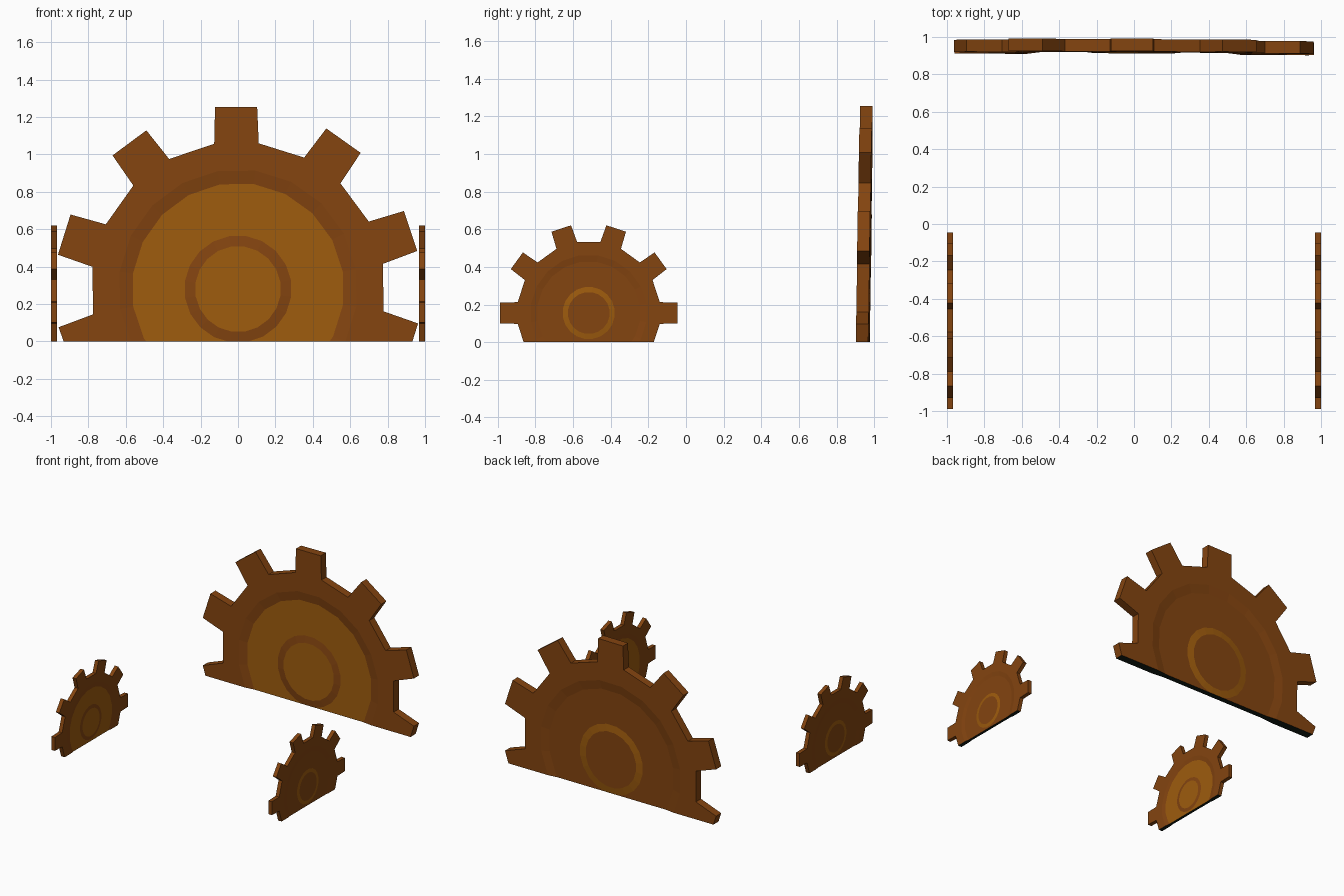
import bpy, bmesh, math
from mathutils import Matrix, Vector

if "Cube" in bpy.data.objects:
    bpy.data.objects.remove(bpy.data.objects["Cube"])


def make_mat(name, rgb):
    m = bpy.data.materials.new(name)
    m.diffuse_color = (*rgb, 1)
    m.use_nodes = True
    m.node_tree.nodes["Principled BSDF"].inputs["Base Color"].default_value = m.diffuse_color
    return m


MATS = [make_mat("rust_brown", (0.23, 0.058, 0.005)),
        make_mat("amber_brown", (0.34, 0.105, 0.004)),
        make_mat("dark_base", (0.006, 0.012, 0.008))]
BODY, AMBER, BASE = 0, 1, 2
TEETH = 10
TIP, ROOT = 0.98, 0.787
TIP_HALF, ROOT_HALF = 6.6, 8.7      # half widths of a tooth, degrees


def half_gear(name, centre, u, v, w, scale, half, phase):
    """Toothed disc with recessed faces, cut off at the ground; w is the inner face direction."""
    bm = bmesh.new()

    def vert(r, deg, h):
        a = math.radians(deg + phase)
        return bm.verts.new((r * scale * math.cos(a), r * scale * math.sin(a), h))

    def face(vs, mat=BODY):
        bm.faces.new(vs).material_index = mat

    outlines = []
    for side in (1, -1):
        # toothed outline
        outline = []
        for t in range(TEETH):
            c = t * 360 / TEETH
            outline += [vert(ROOT, c - ROOT_HALF, side * half), vert(TIP, c - TIP_HALF, side * half),
                        vert(TIP, c + TIP_HALF, side * half), vert(ROOT, c + ROOT_HALF, side * half)]
        outlines.append(outline)
        # stepped rings: rim, recessed web, raised hub
        low, hub = 0.68 * half * side, 0.88 * half * side
        rings = []
        for r, h in ((0.64, side * half), (0.568, low), (0.287, low), (0.23, hub)):
            rings.append([vert(r, -9 + 18 * i, h) for i in range(2 * TEETH)])
        n = 2 * TEETH
        for t in range(TEETH):
            o = outline[4 * t:4 * t + 4]
            nxt = outline[(4 * t + 4) % (4 * TEETH)]
            a, b, c = (rings[0][(2 * t + k) % n] for k in range(3))
            face(o)
            face([a, o[0], o[3], b])
            face([b, o[3], nxt, c])
        # inner side: amber web and hub; outer side: only the hub ring is amber
        cols = (BODY, AMBER, BODY, AMBER) if side > 0 else (BODY, BODY, AMBER, BODY)
        for k in range(3):
            for i in range(n):
                j = (i + 1) % n
                face([rings[k][i], rings[k][j], rings[k + 1][j], rings[k + 1][i]], cols[k])
        face(rings[3], cols[3])

    # rim and tooth walls
    f, b = outlines
    for i in range(len(f)):
        j = (i + 1) % len(f)
        face([f[i], f[j], b[j], b[i]])

    # place upright, then cut flat at the ground
    m = Matrix((u, v, w)).transposed().to_4x4()
    m.translation = Vector(centre)
    bm.transform(m)
    cut = bmesh.ops.bisect_plane(bm, geom=bm.verts[:] + bm.edges[:] + bm.faces[:],
                                 plane_co=(0, 0, 0), plane_no=(0, 0, 1), clear_inner=True)
    edges = [e for e in cut["geom_cut"] if isinstance(e, bmesh.types.BMEdge)]
    for fc in bmesh.ops.edgeloop_fill(bm, edges=edges)["faces"]:
        fc.material_index = BASE
    bmesh.ops.recalc_face_normals(bm, faces=bm.faces[:])

    me = bpy.data.meshes.new(name)
    bm.to_mesh(me)
    bm.free()
    for mat in MATS:
        me.materials.append(mat)
    bpy.context.collection.objects.link(bpy.data.objects.new(name, me))


# large gear at the back, leaning very slightly
half_gear("large_back_gear", (0, 0.944, 0.28), (1, -0.005, 0), (0, 0.015, 1), (0, -1, 0),
          1.0, 0.033, 18.6)

# pair of small gears at the sides, recessed amber faces turned inwards
for label, s in (("left", -1), ("right", 1)):
    half_gear("small_" + label + "_gear", (s * 0.984, -0.517, 0.155), (0, -s, 0), (0, 0, 1), (-s, 0, 0),
              0.485, 0.016, 0)
